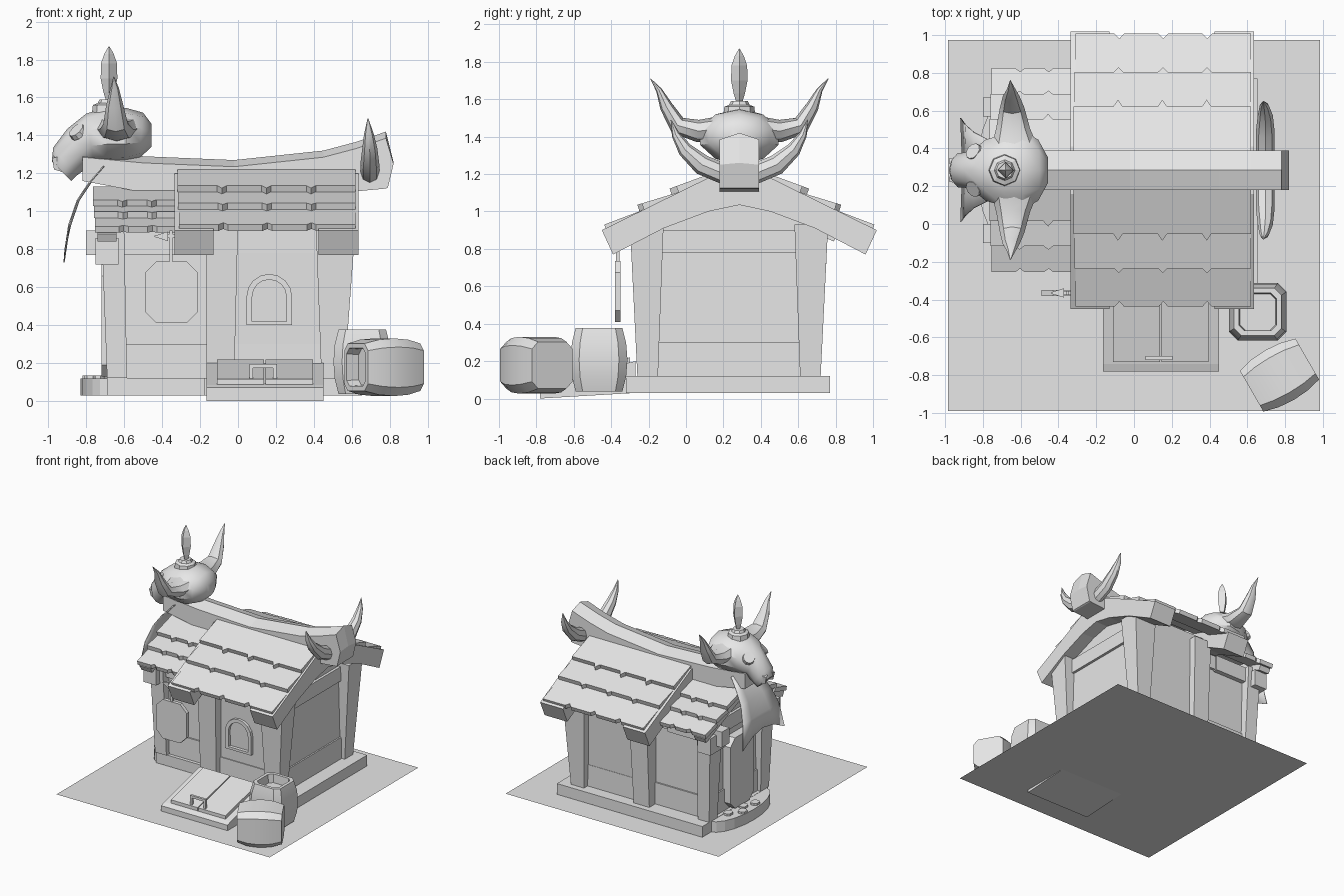
import bpy, bmesh, math
from mathutils import Vector, Matrix

if "Cube" in bpy.data.objects:
    bpy.data.objects.remove(bpy.data.objects["Cube"])

YC = 0.285   # ridge line
YH = 0.23    # centre line of the walls
stone = bpy.data.materials.new("plain_grey")
stone.diffuse_color = (0.8, 0.8, 0.8, 1)
stone.use_nodes = True
stone.node_tree.nodes["Principled BSDF"].inputs["Base Color"].default_value = stone.diffuse_color


def finish(name, bm, smooth=None):
    bmesh.ops.recalc_face_normals(bm, faces=bm.faces[:])
    me = bpy.data.meshes.new(name)
    bm.to_mesh(me)
    bm.free()
    me.materials.append(stone)
    if smooth:
        for p in me.polygons:
            p.use_smooth = True
        me.set_sharp_from_angle(angle=math.radians(smooth))
    ob = bpy.data.objects.new(name, me)
    bpy.context.collection.objects.link(ob)
    return ob


def loft(name, rings, caps=True, smooth=None):
    bm = bmesh.new()
    vs = [[bm.verts.new(p) for p in r] for r in rings]
    n = len(vs[0])
    for a, b in zip(vs, vs[1:]):
        for i in range(n):
            j = (i + 1) % n
            bm.faces.new((a[i], a[j], b[j], b[i]))
    if caps:
        bm.faces.new(vs[0])
        bm.faces.new(vs[-1])
    return finish(name, bm, smooth)


def prism(name, pts, axis, a, b):
    """Extrude a 2D outline along an axis from a to b."""
    def put(p, t):
        return {'x': (t, p[0], p[1]), 'y': (p[0], t, p[1]), 'z': (p[0], p[1], t)}[axis]
    return loft(name, [[put(p, t) for p in pts] for t in (a, b)])


def box(name, x0, x1, y0, y1, z0, z1):
    return prism(name, [(x0, y0), (x1, y0), (x1, y1), (x0, y1)], 'z', z0, z1)


def chamfered(x0, x1, z0, z1, c):
    return [(x0 + c, z0), (x1 - c, z0), (x1, z0 + c), (x1, z1 - c),
            (x1 - c, z1), (x0 + c, z1), (x0, z1 - c), (x0, z0 + c)]


def flip(pts, m, c=YC):
    return [(2 * c - p[0], p[1]) for p in pts] if m else pts


# ground sheet with a square opening
bm = bmesh.new()
xs, ys = (-0.985, 0.03, 0.36, 0.985), (-0.99, 0.02, 0.41, 0.975)
g = [[bm.verts.new((x, y, 0.025)) for x in xs] for y in ys]
for i in range(3):
    for j in range(3):
        if (i, j) != (1, 1):
            bm.faces.new((g[i][j], g[i][j + 1], g[i + 1][j + 1], g[i + 1][j]))
finish("ground_sheet", bm)

# foundation and rounded doorstep with pebbles
prism("foundation", [(-0.69, -0.1), (-0.18, -0.1), (-0.18, -0.32), (0.655, -0.32),
                     (0.655, 0.77), (-0.69, 0.77)], 'z', 0.03, 0.12)
prism("doorstep", [(-0.68 - 0.15 * math.sin(math.pi * i / 10),
                    YC - 0.37 * math.cos(math.pi * i / 10)) for i in range(11)], 'z', 0.03, 0.118)
for i, (x, y) in enumerate([(-0.78, 0.2), (-0.74, 0.3), (-0.79, 0.38), (-0.72, 0.47)]):
    prism("pebble_%d" % i, chamfered(x - 0.03, x + 0.03, y - 0.035, y + 0.035, 0.015), 'z', 0.11, 0.135)

# walls
prism("main_room", [(-0.2, 0.1), (-0.22, 0.96), (YC, 1.19), (0.7, 0.98), (0.66, 0.1)], 'x', -0.13, 0.52)
prism("side_room", [(-0.06, 0.1), (-0.06, 0.92), (YC, 1.11), (0.63, 0.92), (0.63, 0.1)], 'x', -0.65, -0.1)
for z0, z1, e in ((0.12, 0.3, 0.012), (0.78, 0.9, 0.022)):
    box("main_wall_board", -0.14, 0.52 + e, -0.2 - e, 0.66 + e, z0, z1)
    box("side_wall_board", -0.65 - e, -0.1, -0.06 - e, 0.63 + e, z0, z1)


# flared corner posts: (bottom x0,x1,y0,y1), (top x0,x1,y0,y1)
def post(name, b, t, z1, c, m):
    rings = []
    for (x0, x1, y0, y1), z in ((b, 0.12), (t, z1)):
        rings.append([(x, 2 * c - y if m else y, z) for x, y in ((x0, y0), (x1, y0), (x1, y1), (x0, y1))])
    loft(name, rings)


for m in (0, 1):
    post("right_post", (0.44, 0.56, -0.26, -0.15), (0.41, 0.62, -0.30, -0.12), 0.93, YH, m)
    post("middle_post", (-0.165, -0.02, -0.26, -0.15), (-0.165, 0.0, -0.30, -0.12), 0.93, YH, m)
    post("left_post", (-0.69, -0.585, -0.11, 0.0), (-0.72, -0.6, -0.14, 0.02), 0.9, YC, m)
    # beams and blocks under the low roof
    box("eave_beam", -0.8, -0.3, *((-0.1, 0.0) if not m else (0.57, 0.67)), 0.77, 0.9)
    box("eave_block", -0.75, -0.63, *((-0.18, 0.02) if not m else (0.55, 0.75)), 0.72, 0.86)
    # heavy rafters at both ends of the high roof
    raf = [(-0.45, 0.9), (-0.39, 0.77), (-0.12, 0.91), (0.12, 1.0), (YC, 1.035), (YC, 1.2), (0.16, 1.2)]
    for x0, x1 in ((-0.335, -0.13), (0.425, 0.635)):
        prism("rafter", flip(raf, m), 'x', x0, x1)
    raf2 = [(-0.24, 0.88), (-0.22, 0.84), (YC, 1.05), (YC, 1.13), (0.22, 1.12)]
    prism("low_rafter", flip(raf2, m), 'x', -0.74, -0.64)


# rows of tiles with small pointed notches along the lower edge
def tile_row(name, x0, x1, ya, za, yb, zb, step, notch, m, th=0.035):
    n = max(2, round((x1 - x0) / step))
    low = [(x0, 0)]
    for i in range(1, n):
        x = x0 + (x1 - x0) * i / n
        low += [(x - 0.025, 0), (x, notch), (x + 0.025, 0)]
    low += [(x1, 0), (x1, 1), (x0, 1)]
    d = Vector((0, yb - ya, zb - za))
    nrm = Vector((0, -d.z, d.y)).normalized() * th
    rings = []
    for k in (0, 1):
        r = []
        for x, s in low:
            p = Vector((x, ya, za)) + d * s + nrm * k
            r.append((x, 2 * YC - p.y if m else p.y, p.z))
        rings.append(r)
    loft(name, rings)


for m in (0, 1):
    for x0, x1, rows, z0, slope, st in (
            (-0.32, 0.62, (-0.425, -0.225, -0.04, 0.24), 0.885, 0.5, 0.22),
            (-0.765, -0.3, (-0.245, -0.11, 0.025, 0.24), 0.875, 0.47, 0.16)):
        for k in range(3):
            ya, yb = rows[k], rows[k + 1]
            za = z0 + slope * (ya - rows[0])
            zb = z0 + slope * (yb - rows[0])
            tile_row("roof_tiles", x0 + 0.01 * (2 - k) * 0.5, x1, ya, za + (0.025 if k else 0.012),
                     yb + 0.02, zb - 0.005, st, -0.12 if k else 0.12, m)

# sagging ridge beam with a crest
ridge = [(-0.82, 1.32, 1.16), (-0.5, 1.29, 1.1), (-0.02, 1.27, 1.1), (0.45, 1.32, 1.1),
         (0.62, 1.365, 1.105), (0.78, 1.42, 1.12)]
rings = [[(x, 0.18, b), (x, 0.18, t - 0.035), (x, YC, t), (x, 0.39, t - 0.035), (x, 0.39, b)]
         for x, t, b in ridge]
rings.append([(0.79, 0.18, 1.125), (0.82, 0.18, 1.25), (0.82, YC, 1.26), (0.82, 0.39, 1.25), (0.79, 0.39, 1.125)])
loft("ridge_beam", rings)


# horns: (x, distance from ridge line, z, half width in x, half thickness)
def horn(name, path, m):
    rings = []
    s = 1 if m else -1
    for i, (x, y, z, w, t) in enumerate(path):
        a, b = path[max(i - 1, 0)], path[min(i + 1, len(path) - 1)]
        d = Vector((0, b[1] - a[1], b[2] - a[2])).normalized()
        rings.append([(x + w * math.cos(q), YC + s * (y - d.z * t * math.sin(q)), z + d.y * t * math.sin(q))
                      for q in [math.tau * k / 8 for k in range(8)]])
    loft(name, rings, smooth=40)


for m in (0, 1):
    horn("skull_horn", [(-0.63, 0.1, 1.44, 0.13, 0.07), (-0.64, 0.22, 1.43, 0.09, 0.06),
                        (-0.645, 0.33, 1.46, 0.065, 0.05), (-0.65, 0.39, 1.56, 0.045, 0.035),
                        (-0.65, 0.43, 1.65, 0.022, 0.016), (-0.655, 0.475, 1.71, 0.002, 0.002)], m)
    horn("ridge_horn", [(0.695, 0.08, 1.2, 0.05, 0.055), (0.695, 0.2, 1.25, 0.05, 0.055),
                        (0.695, 0.29, 1.33, 0.04, 0.04), (0.69, 0.34, 1.41, 0.025, 0.022),
                        (0.685, 0.365, 1.49, 0.002, 0.002)], m)

# skull lofted from snout to nape: (x, lean, centre z, half width, half height)
sk = [(-0.93, -0.05, 1.21, 0.07, 0.05), (-0.915, -0.06, 1.26, 0.095, 0.075), (-0.85, -0.05, 1.33, 0.1, 0.105),
      (-0.78, -0.02, 1.385, 0.17, 0.13), (-0.69, 0, 1.4, 0.2, 0.15), (-0.59, 0, 1.4, 0.22, 0.145),
      (-0.51, 0.01, 1.4, 0.17, 0.12), (-0.455, 0, 1.4, 0.07, 0.06)]
loft("skull", [[(x + l * math.sin(q), YC + w * math.cos(q), z + h * math.sin(q))
                for q in [math.tau * (k + 0.5) / 10 for k in range(10)]] for x, l, z, w, h in sk], smooth=40)
for s in (-1, 1):
    # eye discs and nose prongs
    n = Vector((-0.6, s * 0.45, 0.66)).normalized()
    rot = n.to_track_quat('Z', 'Y').to_matrix().to_4x4()
    bm = bmesh.new()
    bmesh.ops.create_cone(bm, cap_ends=True, segments=10, radius1=0.05, radius2=0.045, depth=0.03,
                          matrix=Matrix.Translation((-0.845, YC + s * 0.095, 1.42)) @ rot)
    finish("eye_disc", bm)
    loft("nose_prong", [[(-0.9, YC + s * 0.03, 1.3), (-0.9, YC + s * 0.08, 1.3), (-0.9, YC + s * 0.06, 1.2)],
                        [(-0.98, YC + s * 0.035, 1.29), (-0.98, YC + s * 0.06, 1.28),
                         (-0.97, YC + s * 0.05, 1.22)]])


def disc(name, x, y, prof, n):
    return loft(name, [[(x + r * math.cos(math.tau * k / n), y + r * math.sin(math.tau * k / n), z)
                        for k in range(n)] for r, z in prof])


# crown knob and feather
disc("crown_knob", -0.685, YC, [(0.085, 1.52), (0.08, 1.56), (0.055, 1.57), (0.045, 1.59)], 8)
disc("feather", -0.68, YC, [(0.012, 1.57), (0.03, 1.63), (0.044, 1.7), (0.042, 1.78), (0.025, 1.83), (0.002, 1.87)], 4)

# banner hanging below the skull
drape = [(-0.7, 1.24, 0.13), (-0.78, 1.15, 0.17), (-0.84, 1.06, 0.2), (-0.885, 0.93, 0.24), (-0.91, 0.82, 0.275)]
bm = bmesh.new()
g = [[bm.verts.new((x - 0.01 * abs(u), YC + w * u, z - (0.09 * u * u if i == 4 else 0)))
      for u in (-1, -0.5, 0, 0.5, 1)] for i, (x, z, w) in enumerate(drape)]
for i in range(4):
    for j in range(4):
        bm.faces.new((g[i][j], g[i][j + 1], g[i + 1][j + 1], g[i + 1][j]))
banner = finish("banner", bm, 50)
banner.modifiers.new("thickness", 'SOLIDIFY').thickness = 0.006


# arched window and side door
def arch(c, z0, w, zs, n=8):
    return [(c - w, z0), (c + w, z0)] + [(c + w * math.cos(math.pi * k / n), zs + w * math.sin(math.pi * k / n))
                                         for k in range(n + 1)]


outer, inner = arch(0.165, 0.4, 0.12, 0.55), arch(0.165, 0.42, 0.09, 0.55)
loft("window_frame", [[(p[0], y, p[1]) for p in pts] for pts, y in
                      ((outer, -0.19), (outer, -0.235), (inner, -0.235), (inner, -0.205))])
prism("side_door", chamfered(0.13, 0.44, 0.13, 0.72, 0.06), 'x', -0.72, -0.64)

# hanging sign with arm
prism("sign_board", chamfered(-0.49, -0.21, 0.41, 0.735, 0.06), 'y', -0.38, -0.35)
box("sign_hanger", -0.36, -0.345, -0.375, -0.355, 0.7, 0.9)
box("sign_arm", -0.4, -0.2, -0.375, -0.355, 0.86, 0.88)
loft("sign_arm_tip", [[(-0.44, -0.365 + a * 0.003, 0.868 + b * 0.003) for a, b in ((-1, -1), (1, -1), (1, 1), (-1, 1))],
                      [(-0.37, -0.365 + a * 0.025, 0.868 + b * 0.025) for a, b in ((-1, -1), (1, -1), (1, 1), (-1, 1))]])

# sloping cellar hatch
prism("hatch_frame", [(-0.78, 0.0), (-0.78, 0.07), (-0.74, 0.085), (-0.27, 0.2), (-0.27, 0.03)], 'x', -0.165, 0.45)
for x0, x1 in ((-0.11, 0.138), (0.146, 0.395)):
    prism("hatch_door", [(-0.73, 0.08), (-0.73, 0.115), (-0.3, 0.22), (-0.3, 0.18)], 'x', x0, x1)
for x in (0.07, 0.195):
    box("handle_leg", x - 0.01, x + 0.01, -0.72, -0.7, 0.1, 0.185)
box("handle_bar", 0.06, 0.205, -0.72, -0.7, 0.175, 0.195)


# square barrels with cut corners and a hollow end
def barrel(name, mat):
    prof = [(0.125, -0.17), (0.145, -0.09), (0.152, 0), (0.145, 0.09), (0.125, 0.17), (0.1, 0.17), (0.095, 0.1)]
    rings = [[mat @ Vector((x, y, z)) for x, y in chamfered(-r, r, -r, r, r * 0.3)] for r, z in prof]
    loft(name, rings, smooth=25)


barrel("standing_barrel", Matrix.Translation((0.655, -0.465, 0.207)))
lie = Matrix.Translation((0.77, -0.8, 0.178)) @ Matrix.Rotation(math.radians(30), 4, 'Z') @ \
    Matrix.Rotation(math.radians(-90), 4, 'Y')
barrel("fallen_barrel", lie)
